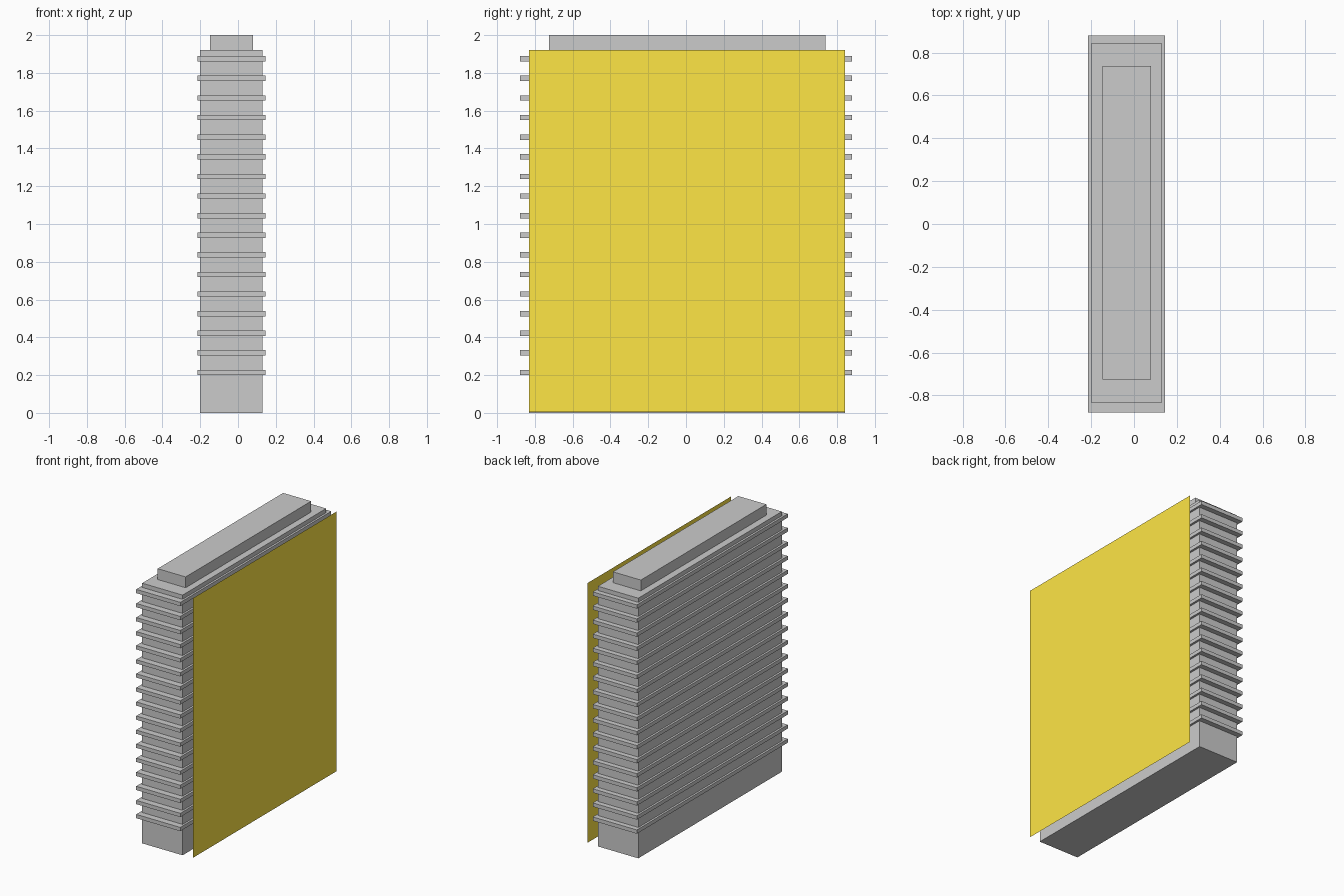
import bpy, bmesh

if "Cube" in bpy.data.objects:
    bpy.data.objects.remove(bpy.data.objects["Cube"])


def box(name, x, y, z):
    """Axis-aligned box from (min, max) ranges."""
    bm = bmesh.new()
    bmesh.ops.create_cube(bm, size=1)
    for v in bm.verts:
        for i, (lo, hi) in enumerate((x, y, z)):
            v.co[i] = lo if v.co[i] < 0 else hi
    return finish(name, bm)


def finish(name, bm):
    me = bpy.data.meshes.new(name)
    bm.to_mesh(me)
    bm.free()
    ob = bpy.data.objects.new(name, me)
    bpy.context.collection.objects.link(ob)
    return ob


# Main tower block and roof cap
box("tower_body", (-0.2, 0.13), (-0.832, 0.842), (0, 1.92))
box("roof_cap", (-0.148, 0.08), (-0.725, 0.738), (1.92, 2.0))

# Projecting floor slabs
for i in range(17):
    z = 0.214 + i * 0.1038
    box(f"floor_slab_{i + 1}", (-0.215, 0.145), (-0.88, 0.88), (z - 0.014, z + 0.014))

# Thin coloured facade sheet standing off the right side
bm = bmesh.new()
bm.faces.new([bm.verts.new((0.215, y, z)) for y, z in
              ((-0.832, 0.004), (0.842, 0.004), (0.842, 1.92), (-0.832, 1.92))])
sheet = finish("facade_sheet", bm)
mat = bpy.data.materials.new("yellow")
mat.diffuse_color = (1.0, 0.79, 0.06, 1)
mat.use_nodes = True
mat.node_tree.nodes["Principled BSDF"].inputs["Base Color"].default_value = mat.diffuse_color
sheet.data.materials.append(mat)
